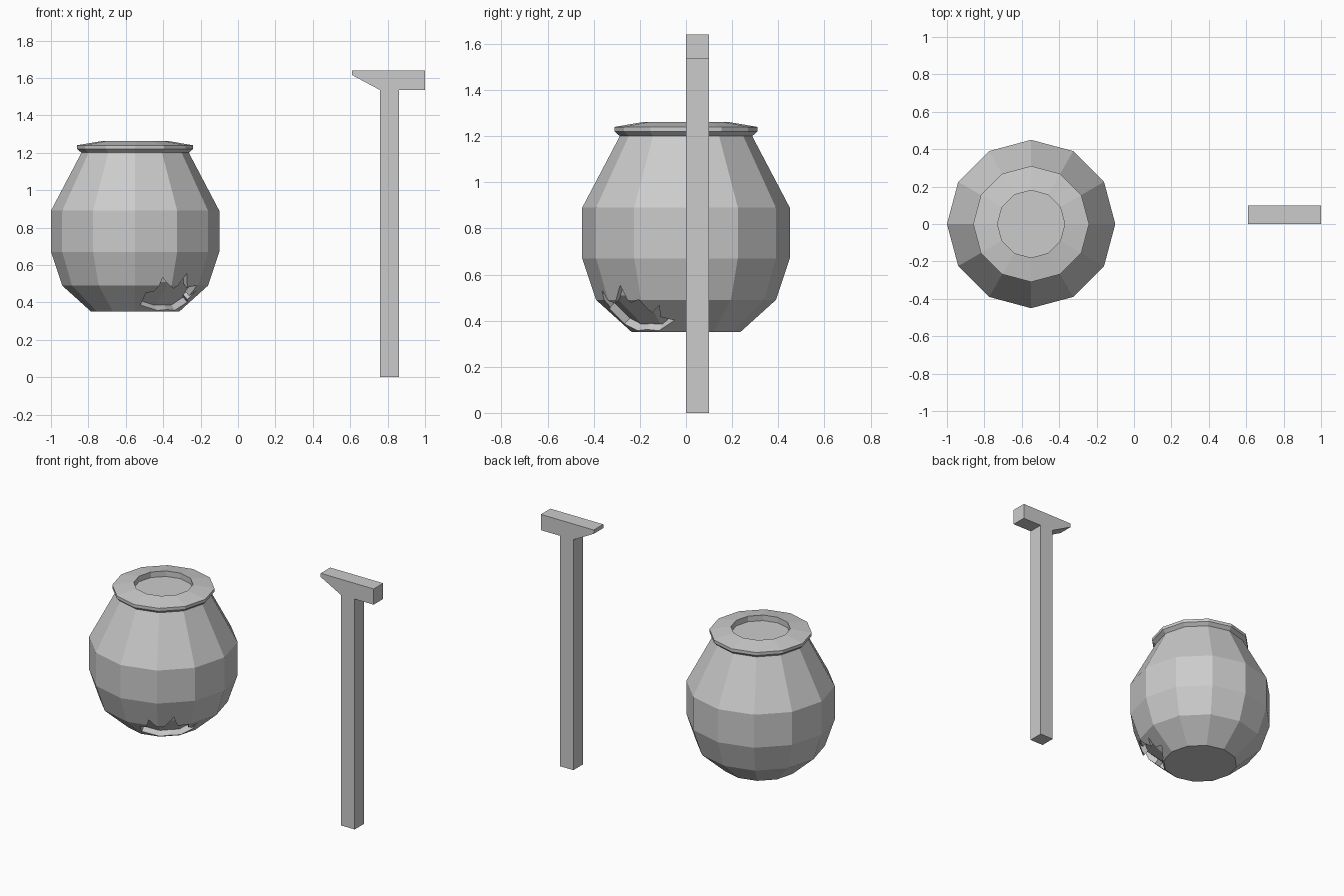
import bpy, bmesh
from math import sin, cos, radians, pi

if "Cube" in bpy.data.objects:
    bpy.data.objects.remove(bpy.data.objects["Cube"])

CX, SIDES = -0.55, 12


def finish(bm, name):
    bmesh.ops.recalc_face_normals(bm, faces=bm.faces)
    me = bpy.data.meshes.new(name)
    bm.to_mesh(me)
    bm.free()
    ob = bpy.data.objects.new(name, me)
    bpy.context.collection.objects.link(ob)
    return ob


def loft(rings, name):
    """Skin closed rings of equal length and cap both ends."""
    bm = bmesh.new()
    vs = [[bm.verts.new(p) for p in ring] for ring in rings]
    n = len(vs[0])
    for a, b in zip(vs, vs[1:]):
        for i in range(n):
            j = (i + 1) % n
            bm.faces.new((a[i], a[j], b[j], b[i]))
    bm.faces.new(vs[0][::-1])
    bm.faces.new(vs[-1])
    return finish(bm, name)


def polar(r, ang, z):
    return (CX + r * cos(ang), r * sin(ang), z)


def lathe(profile, name):
    return loft([[polar(r, 2 * pi * i / SIDES, z) for i in range(SIDES)]
                 for r, z in profile], name)


# Pot wall: outside up, over the rim, inside down to the floor
outer = [(0.235, 0.35), (0.39, 0.49), (0.45, 0.67), (0.45, 0.89), (0.287, 1.20),
         (0.31, 1.22), (0.31, 1.24), (0.18, 1.262)]
inner = [(0.222, 0.386), (0.358, 0.508), (0.413, 0.675), (0.413, 0.88), (0.25, 1.18),
         (0.18, 1.225)]
pot = lathe(outer + inner[::-1], "pot_wall")

# Filling that shows in the mouth and through the broken hole
lathe(inner, "pot_filling")

# Jagged hole outline on the lower wall: (angle, height)
outline = [(-84, .385), (-80, .45), (-73, .455), (-68, .53), (-56, .475), (-46, .55),
           (-41, .475), (-32, .495), (-27, .435), (-19, .465), (-22, .415),
           (-10, .40), (-28, .36), (-45, .36), (-62, .36)]


def hole_ring(d):
    # shift the outline along the sloping wall's normal
    ring = []
    for deg, z in outline:
        r = 0.235 + (z - 0.35) * 1.107 if z < 0.49 else 0.39 + (z - 0.49) * 0.33
        ring.append(polar(r * 0.98 + 0.67 * d, radians(deg), z - 0.74 * d))
    return ring


cutter = loft([hole_ring(-0.07), hole_ring(0), hole_ring(0.25)], "hole_cutter")
cutter.hide_render = True
mod = pot.modifiers.new("hole", 'BOOLEAN')
mod.operation, mod.solver, mod.object = 'DIFFERENCE', 'EXACT', cutter
bpy.context.view_layer.objects.active = pot
bpy.ops.object.modifier_apply(modifier=mod.name)
bpy.data.objects.remove(cutter)

# Post with a wedge-ended head
side = [(.61, 1.64), (1, 1.64), (1, 1.535), (.86, 1.535), (.86, 0), (.76, 0),
        (.76, 1.535), (.61, 1.615)]
loft([[(x, y, z) for x, z in side] for y in (0, 0.1)], "hammer_post")
